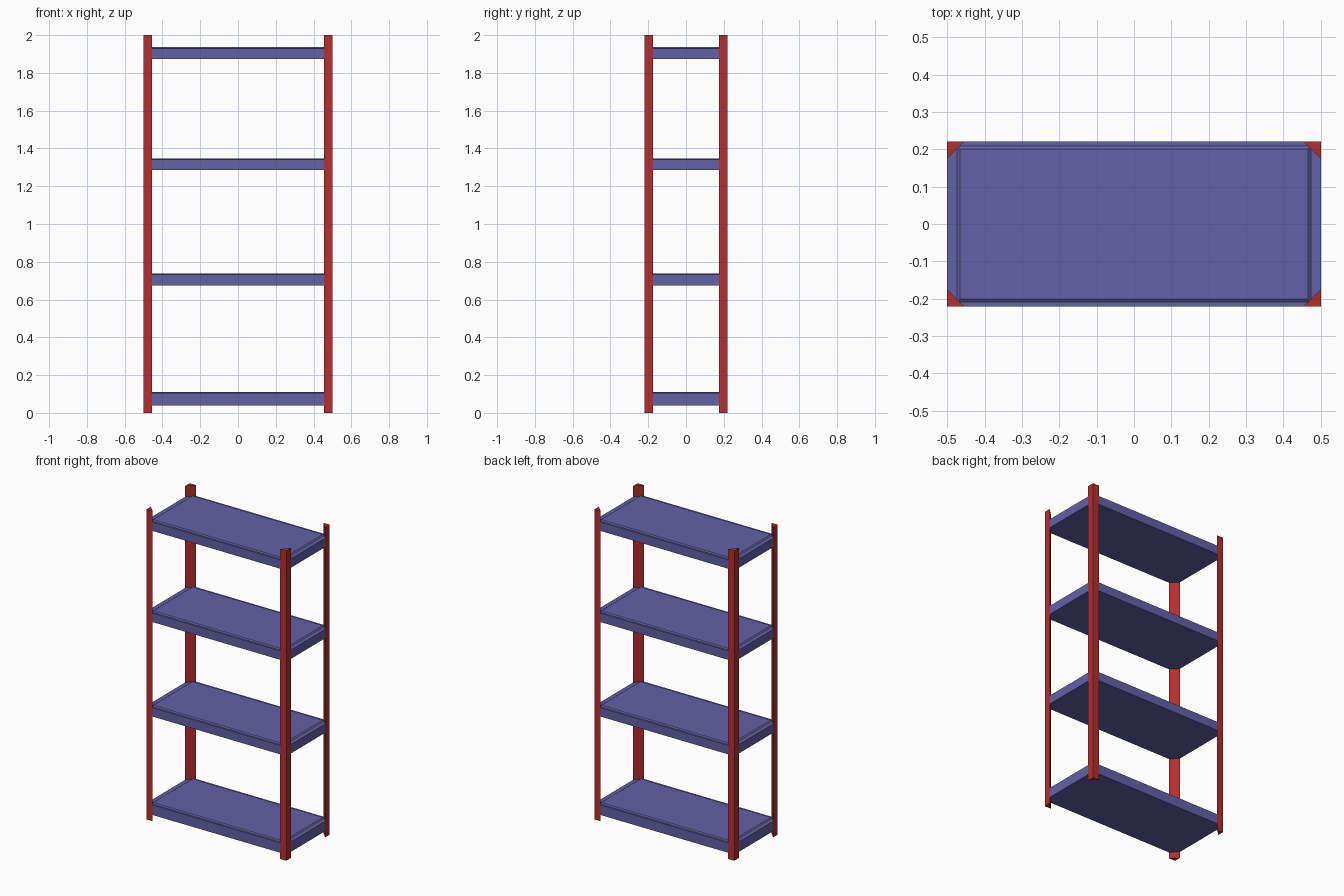
import bpy
import bmesh

cube = bpy.data.objects.get("Cube")
if cube:
    bpy.data.objects.remove(cube, do_unlink=True)

HALF_X, HALF_Y, CUT = 0.5, 0.221, 0.046


def make_material(name, color):
    mat = bpy.data.materials.new(name)
    mat.use_nodes = True
    mat.diffuse_color = color
    mat.node_tree.nodes["Principled BSDF"].inputs["Base Color"].default_value = color
    return mat


red = make_material("red_paint", (0.46, 0.028, 0.03, 1))
blue = make_material("blue_paint", (0.125, 0.12, 0.38, 1))


def loft(name, rings, mat):
    """Closed solid from stacked (outline, height) rings."""
    bm = bmesh.new()
    loops = [[bm.verts.new((x, y, z)) for x, y in outline] for outline, z in rings]
    for low, high in zip(loops, loops[1:]):
        for i in range(len(low)):
            j = (i + 1) % len(low)
            bm.faces.new((low[i], low[j], high[j], high[i]))
    bm.faces.new(loops[0][::-1])
    bm.faces.new(loops[-1])
    bmesh.ops.recalc_face_normals(bm, faces=bm.faces)
    mesh = bpy.data.meshes.new(name)
    bm.to_mesh(mesh)
    bm.free()
    mesh.materials.append(mat)
    obj = bpy.data.objects.new(name, mesh)
    bpy.context.collection.objects.link(obj)
    return obj


def rectangle(x, y):
    return [(-x, -y), (x, -y), (x, y), (-x, y)]


# Triangular corner posts
for side, sx in (("left", 1), ("right", -1)):
    for end, sy in (("front", -1), ("back", 1)):
        x, y = sx * HALF_X, sy * HALF_Y
        triangle = [(x, y), (x - sx * CUT, y), (x, y - sy * CUT)]
        loft(f"{end}_{side}_post", [(triangle, 0), (triangle, 2)], red)

# Shelves with corners cut to fit against the posts
a, b = HALF_X - CUT, HALF_Y - CUT
board = [(-a, -HALF_Y), (a, -HALF_Y), (HALF_X, -b), (HALF_X, b),
         (a, HALF_Y), (-a, HALF_Y), (-HALF_X, b), (-HALF_X, -b)]
panel_foot, panel_face = rectangle(0.473, 0.209), rectangle(0.465, 0.201)
LIP = 0.006

shelves = {"bottom": (0.04, 0.11), "lower": (0.675, 0.738),
           "upper": (1.285, 1.348), "top": (1.873, 1.936)}
for name, (low, high) in shelves.items():
    loft(f"{name}_shelf", [(board, low), (board, high - LIP)], blue)
    # Slightly raised panel with sloped edges
    loft(f"{name}_shelf_panel",
         [(panel_foot, high - LIP - 0.002), (panel_foot, high - LIP), (panel_face, high)], blue)
